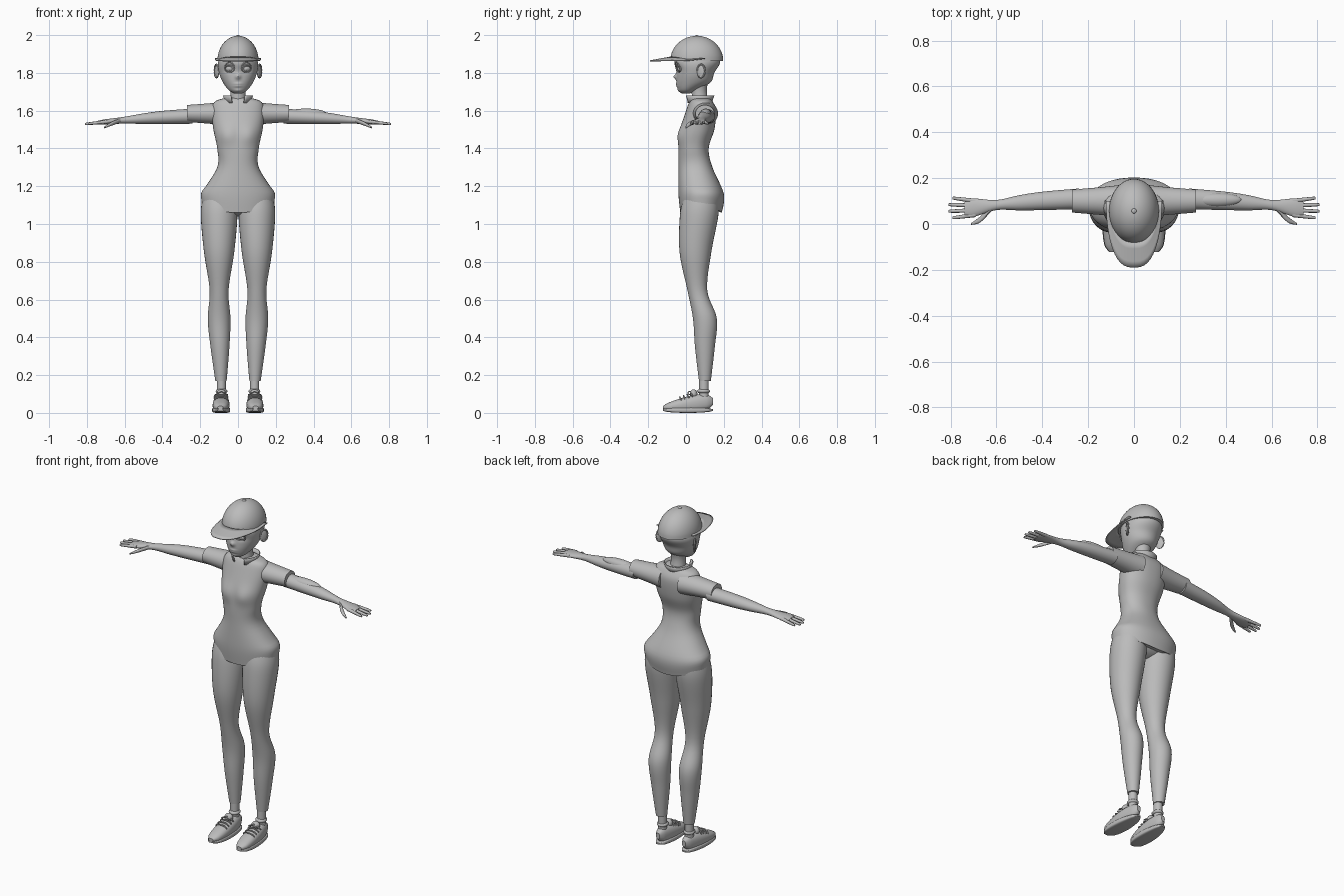
import bpy
import bmesh
from math import sin, cos, pi, exp, radians, copysign
from mathutils import Matrix, Vector

default = bpy.data.objects.get("Cube")
if default:
    bpy.data.objects.remove(default, do_unlink=True)

grey = (.5, .5, .5, 1)
clay = bpy.data.materials.new("clay_grey")
clay.use_nodes = True
clay.diffuse_color = grey
clay.node_tree.nodes["Principled BSDF"].inputs["Base Color"].default_value = grey


def finish(name, bm):
    """Turn a bmesh into a smooth shaded object with sharp creases."""
    bmesh.ops.recalc_face_normals(bm, faces=bm.faces[:])
    mesh = bpy.data.meshes.new(name)
    bm.to_mesh(mesh)
    bm.free()
    mesh.materials.append(clay)
    mesh.shade_smooth()
    mesh.set_sharp_from_angle(angle=radians(40))
    obj = bpy.data.objects.new(name, mesh)
    bpy.context.scene.collection.objects.link(obj)
    return obj


def smooth_rows(rows, steps):
    """Catmull-Rom interpolation through the given rows."""
    result = []
    last = len(rows) - 1
    for i in range(last):
        p, q, r, s = (Vector(rows[max(0, min(k, last))]) for k in range(i - 1, i + 3))
        for j in range(steps):
            t = j / steps
            cubic = 3 * (q - r) + s - p
            square = 2 * p - 5 * q + 4 * r - s
            result.append(q + t / 2 * ((r - p) + t * (square + t * cubic)))
    return result + [Vector(rows[last])]


def skin(name, rings):
    """Join rings of points into a closed tube."""
    bm = bmesh.new()
    loops = [[bm.verts.new(point) for point in ring] for ring in rings]
    for low, high in zip(loops, loops[1:]):
        for k in range(len(low)):
            bm.faces.new((low[k - 1], low[k], high[k], high[k - 1]))
    bm.faces.new(loops[0])
    bm.faces.new(loops[-1])
    return finish(name, bm)


def loft(name, rows, axis="z", side=1, sides=32, steps=6, power=1, deform=None):
    """Skin elliptical rings (along, centre u, centre v, radius u, radius v)."""
    rings = []
    for along, u, v, wide, deep in smooth_rows(rows, steps):
        ring = []
        for k in range(sides):
            c, s = cos(2 * pi * k / sides), sin(2 * pi * k / sides)
            a = u + wide * copysign(abs(c) ** power, c)
            b = v + deep * copysign(abs(s) ** power, s)
            point = Vector({"x": (along, a, b), "y": (a, along, b), "z": (a, b, along)}[axis])
            if deform:
                deform(point)
            point.x *= side
            ring.append(point)
        rings.append(ring)
    return skin(name, rings)


def ball(name, centre, size, tilt=0):
    bm = bmesh.new()
    matrix = Matrix.Translation(centre) @ Matrix.Rotation(tilt, 4, "Z") @ Matrix.Diagonal((*size, 1))
    bmesh.ops.create_uvsphere(bm, u_segments=24, v_segments=16, radius=1, matrix=matrix)
    return finish(name, bm)


def cord(name, path, radius):
    """Thin round strand along a list of points."""
    rings = []
    for i, point in enumerate(path):
        along = path[min(i + 1, len(path) - 1)] - path[max(i - 1, 0)]
        turn = along.to_track_quat("Z", "Y")
        rings.append([point + turn @ Vector((radius * cos(k * pi / 4), radius * sin(k * pi / 4), 0))
                      for k in range(8)])
    return skin(name, rings)


def sheet(name, rows, thickness):
    """Surface through equal rows of points, given a thickness."""
    bm = bmesh.new()
    grid = [[bm.verts.new(point) for point in row] for row in rows]
    for low, high in zip(grid, grid[1:]):
        for k in range(len(low) - 1):
            bm.faces.new((low[k], low[k + 1], high[k + 1], high[k]))
    solid = finish(name, bm).modifiers.new("thickness", "SOLIDIFY")
    solid.thickness = thickness
    solid.offset = 0


def sweep(start, end, count):
    """Evenly spaced angles, given in degrees."""
    return [radians(start + (end - start) * k / count) for k in range(count + 1)]


def bump(across, up, wide, tall):
    return exp(-(across / wide) ** 2 - (up / tall) ** 2)


def central(rows):
    """Rows of (height, centre y, half width, half depth) on the middle line."""
    return [(z, 0, y, wide, deep) for z, y, wide, deep in rows]


# Shirt with bust, waist and a curved hem
def shape_shirt(p):
    if p.y < .05:
        p.y -= .015 * bump(abs(p.x) - .06, p.z - 1.47, .05, .05)
    p.z += p.x ** 2 * max(0, min(1, 12 - 10 * p.z))


loft("shirt", central([(1.06, .08, .19, .11), (1.16, .08, .19, .12), (1.3, .05, .11, .09),
                       (1.4, .04, .11, .08), (1.5, .06, .13, .09), (1.6, .08, .14, .08),
                       (1.65, .08, .12, .06), (1.67, .08, .05, .04)]),
     sides=64, power=.9, deform=shape_shirt)
ball("trouser_seat", (0, .075, 1.12), (.17, .1, .08))

# Neck and open collar
loft("neck", central([(1.6, .08, .05, .05), (1.7, .07, .04, .04), (1.76, .07, .05, .05)]))
sheet("collar", [[(r * cos(a), .07 + r * sin(a), z) for a in sweep(-62, 242, 32)]
                 for r, z in ((.066, 1.64), (.07, 1.66), (.077, 1.68))], .006)


# Head with nose, lips, chin and eye sockets
def shape_head(p):
    if p.y < .02:
        p.y -= .016 * bump(p.x, p.z - 1.78, .013, .014)
        for lip in (1.742, 1.73):
            p.y -= .005 * bump(p.x, p.z - lip, .022, .006)
        p.y -= .005 * bump(p.x, p.z - 1.705, .02, .01)
        p.y += .014 * bump(abs(p.x) - .044, p.z - 1.822, .024, .018)


loft("head", central([(1.69, 0, .02, .02), (1.71, .01, .05, .05), (1.75, .04, .08, .09),
                      (1.8, .05, .1, .1), (1.86, .06, .105, .12), (1.93, .06, .07, .09)]),
     sides=80, steps=12, deform=shape_head)

# Cap with button and pointed brim
loft("cap_crown", central([(1.864 + .132 * sin(a), .057, .109 * cos(a), .14 * cos(a))
                           for a in sweep(0, 89, 8)]), sides=48)
ball("cap_button", (0, .057, 1.994), (.011, .011, .006))
brim = []
for k in range(5):
    f = k / 4
    row = []
    for a in sweep(0, 180, 24):
        x = (.105 + .017 * f) * copysign(abs(cos(a)) ** .75, cos(a))
        y = .1 - (.18 + .11 * f) * sin(a)
        row.append((x, y, 1.864 + .02 * sin(a) * (1 - f) + max(y, 0) / 8))
    brim.append(row)
sheet("cap_brim", brim, .005)


# The arm drifts forward and droops towards the hand
def reach_y(x):
    return .115 - .09 * x * x


def reach_z(x):
    return 1.575 - .07 * x * x


def shoe_rows(base, slope, swell):
    """Rounded outline from toe to heel under a sloping top."""
    rows = []
    for k in range(13):
        t = .01 + .98 * k / 12
        end = sin(pi * t) ** .35
        half = (base + slope * t) / 2
        rows.append((-.125 + .27 * t, .093 - .008 * t, half, (swell - .012 * t) * end, half * end))
    return rows


def keep_above_ground(p):
    p.z = max(p.z, .01)


for side, word in ((1, "left_"), (-1, "right_")):
    # Eye with lids and brow
    ball(word + "eye", (side * .043, -.022, 1.822), (.023, .022, .019))
    ball(word + "iris", (side * .043, -.041, 1.822), (.009, .004, .009))
    for part, tall, start, end in (("eyelids", .018, 0, 360), ("brow", .035, 20, 160)):
        cord(word + part, [Vector((side * (.045 + .025 * cos(a)), -.042 + .01 * cos(a) - tall * sin(a) / 4,
                                   1.822 + tall * sin(a))) for a in sweep(start, end, 20)], .003)

    # Ear with a raised rim
    ball(word + "ear", (side * .112, .08, 1.807), (.007, .024, .036), side * -.45)
    cord(word + "ear_rim", [Vector((side * (.114 + .01 * cos(a)), .08 + .02 * cos(a), 1.81 + .034 * sin(a)))
                            for a in sweep(-120, 180, 24)], .005)

    # Sleeve, arm and palm
    loft(word + "sleeve", [(x, .1, 1.585, r, r * .9) for x, r in ((.06, .07), (.15, .06), (.27, .05))],
         "x", side)
    loft(word + "arm", [(x, reach_y(x), reach_z(x), wide, thick) for x, wide, thick in (
        (.24, .045, .04), (.4, .04, .035), (.5, .033, .028), (.6, .022, .018),
        (.7, .04, .014), (.74, .03, .01))], "x", side)

    # Four fanned fingers and a thumb
    for k, finger in enumerate(("index", "middle", "ring", "little")):
        tip = .785 + .025 * sin(pi * (k + .3) / 3.6)
        spread = k - 1.5
        loft(word + finger + "_finger",
             [(x, .07 + spread * gap, reach_z(x), r, r) for x, gap, r in (
                 (.69, .02, .01), (tip - .01, .028, .007), (tip, .028, .003))], "x", side, sides=12)
    loft(word + "thumb", [(.62, .07, 1.55, .012, .012), (.67, .02, 1.53, .013, .01),
                          (.71, 0, 1.51, .004, .004)], "x", side, sides=12)

    # Trouser leg, ankle and sock band
    loft(word + "trouser_leg", [(z, .085 + .015 * min(1, 2 * z), y, r, r * 1.05) for z, y, r in (
        (1.15, .08, .085), (1.05, .07, .097), (.85, .05, .08), (.65, .06, .05),
        (.5, .1, .06), (.35, .1, .05), (.17, .1, .03))], side=side)
    loft(word + "ankle", [(z, .088, .095, .024, .025) for z in (.07, .2)], side=side)
    ball(word + "sock_band", (side * .087, .093, .115), (.031, .034, .015))

    # Shoe with sole, tongue and laces
    loft(word + "shoe_sole", shoe_rows(.03, 0, .053), "y", side, steps=2, power=.45)
    loft(word + "shoe_upper", shoe_rows(.055, .065, .05), "y", side, steps=2, power=.85,
         deform=keep_above_ground)
    ball(word + "shoe_tongue", (side * .088, .04, .1), (.025, .02, .025))
    for k in range(4):
        cord(word + "lace", [Vector((side * .09 + .035 * cos(a), k / 50 - .025 - .008 * sin(a),
                                     .066 + k / 150 + .018 * sin(a))) for a in sweep(0, 180, 10)], .004)
    for end in (-1, 1):
        cord(word + "lace_loop", [Vector((side * .088 + end * (.016 + .016 * cos(a)), .02 + .01 * sin(a),
                                          .105 - .008 * cos(a))) for a in sweep(0, 360, 16)], .003)

# Raised fold of cloth on the left upper arm
ball("left_arm_fold", (.36, .105, 1.584), (.11, .03, .027))
